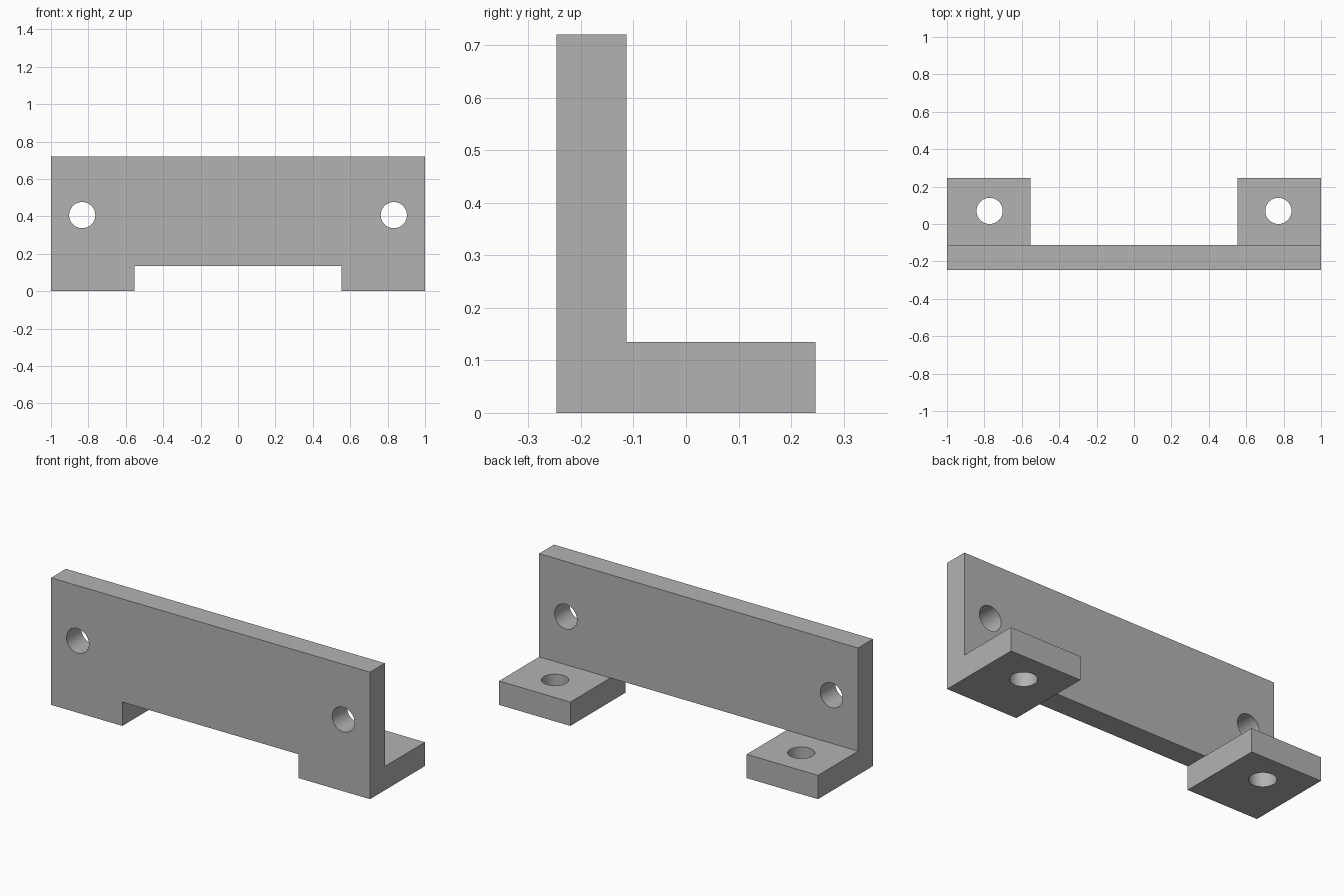
import bpy
import math

# Remove the default cube
cube = bpy.data.objects.get("Cube")
if cube:
    bpy.data.objects.remove(cube, do_unlink=True)

FRONT, BACK = -0.246, 0.246
WALL_BACK = -0.113
HEIGHT, FOOT_TOP = 0.72, 0.135
FOOT_INNER = 0.553
HOLE_RADIUS = 0.07

grey = bpy.data.materials.new("plain grey")
grey.use_nodes = True
colour = (0.45, 0.45, 0.45, 1)
grey.diffuse_color = colour
grey.node_tree.nodes["Principled BSDF"].inputs["Base Color"].default_value = colour


def block(name, low, high):
    """Box spanning two opposite corners."""
    bpy.ops.mesh.primitive_cube_add(size=1)
    obj = bpy.context.object
    obj.name = name
    obj.location = [(a + b) / 2 for a, b in zip(low, high)]
    obj.scale = [b - a for a, b in zip(low, high)]
    bpy.ops.object.transform_apply(location=True, rotation=False, scale=True)
    obj.data.materials.append(grey)
    return obj


def boolean(target, tool, operation):
    """Apply a boolean and discard the tool."""
    mod = target.modifiers.new(operation.title(), "BOOLEAN")
    mod.operation = operation
    mod.solver = "EXACT"
    mod.object = tool
    bpy.context.view_layer.objects.active = target
    bpy.ops.object.modifier_apply(modifier=mod.name)
    bpy.data.objects.remove(tool, do_unlink=True)


def drill(target, location, tilt=0):
    """Cut a round hole right through the target."""
    bpy.ops.mesh.primitive_cylinder_add(
        vertices=64, radius=HOLE_RADIUS, depth=0.3,
        location=location, rotation=(tilt, 0, 0))
    tool = bpy.context.object
    tool.name = "hole_cutter"
    tool.hide_render = True
    tool.data.materials.append(grey)
    boolean(target, tool, "DIFFERENCE")


# Upright plate with the wide notch along its lower edge
bracket = block("mounting_bracket", (-1, FRONT, 0), (1, WALL_BACK, HEIGHT))
notch = block("notch_cutter", (-FOOT_INNER, -1, -1), (FOOT_INNER, 1, FOOT_TOP))
boolean(bracket, notch, "DIFFERENCE")

for side in (-1, 1):
    # Foot reaching back from the plate, joined into one solid
    xs = sorted((side * FOOT_INNER, side))
    foot = block("foot", (xs[0], WALL_BACK - 0.05, 0), (xs[1], BACK, FOOT_TOP))
    boolean(bracket, foot, "UNION")
    # Bolt holes through the plate and the foot
    drill(bracket, (side * 0.833, (FRONT + WALL_BACK) / 2, 0.407), math.pi / 2)
    drill(bracket, (side * 0.772, 0.07, FOOT_TOP / 2))

# Smooth hole walls, crisp edges
bpy.ops.object.select_all(action="DESELECT")
bracket.select_set(True)
bpy.context.view_layer.objects.active = bracket
bpy.ops.object.shade_smooth_by_angle(angle=math.radians(30))
